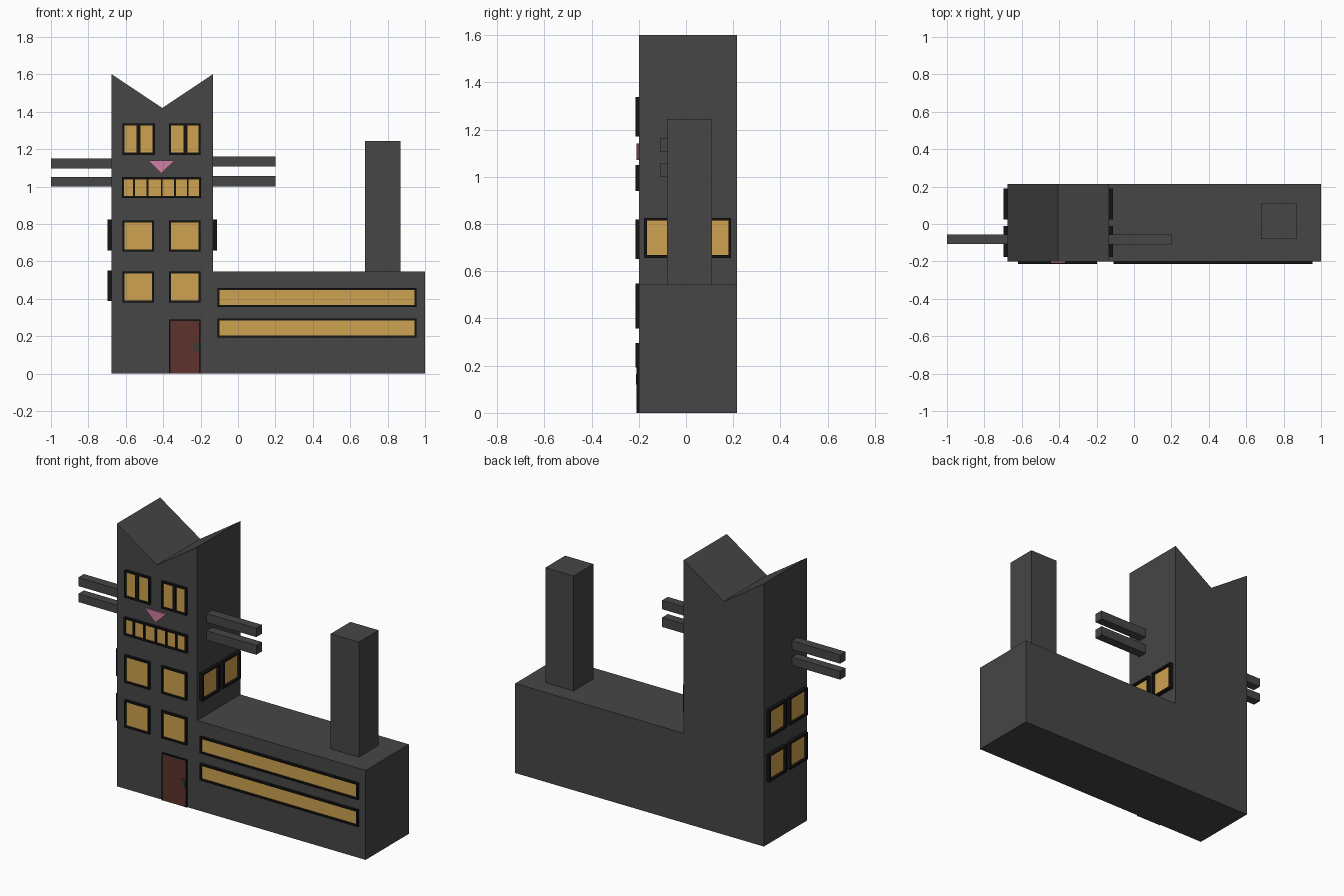
import bpy, bmesh

if "Cube" in bpy.data.objects:
    bpy.data.objects.remove(bpy.data.objects["Cube"])


def material(name, r, g, b):
    m = bpy.data.materials.new(name)
    m.diffuse_color = (r, g, b, 1)
    m.use_nodes = True
    m.node_tree.nodes["Principled BSDF"].inputs["Base Color"].default_value = m.diffuse_color
    return m


GREY = material("charcoal wall", 0.061, 0.061, 0.061)
BLACK = material("black frame", 0.007, 0.007, 0.007)
YELLOW = material("lit glass", 0.61, 0.36, 0.08)
RED = material("door red", 0.11, 0.032, 0.025)
PINK = material("nose pink", 0.62, 0.21, 0.36)
STEEL = material("handle grey", 0.04, 0.045, 0.045)

FRONT, BACK, LEFT, RIGHT = -0.2, 0.215, -0.675, -0.135


def finish(name, bm, mat):
    bmesh.ops.recalc_face_normals(bm, faces=bm.faces)
    mesh = bpy.data.meshes.new(name)
    bm.to_mesh(mesh)
    bm.free()
    mesh.materials.append(mat)
    obj = bpy.data.objects.new(name, mesh)
    bpy.context.collection.objects.link(obj)
    return obj


def add_box(bm, lo, hi):
    verts = bmesh.ops.create_cube(bm, size=1)["verts"]
    for v in verts:
        v.co = [(a + b) / 2 + c * abs(b - a) for a, b, c in zip(lo, hi, v.co)]


def box(name, lo, hi, mat):
    bm = bmesh.new()
    add_box(bm, lo, hi)
    return finish(name, bm, mat)


def prism(name, profile, y0, y1, mat):
    """Extrude an x-z profile along y."""
    bm = bmesh.new()
    face = bm.faces.new([bm.verts.new((x, y0, z)) for x, z in profile])
    new = bmesh.ops.extrude_face_region(bm, geom=[face])["geom"]
    for v in new:
        if isinstance(v, bmesh.types.BMVert):
            v.co.y = y1
    return finish(name, bm, mat)


# Wall coordinates: u along the wall, d outward, z up
WALLS = {
    "front": lambda u, d, z: (u, FRONT - d, z),
    "left": lambda u, d, z: (LEFT - d, u, z),
    "right": lambda u, d, z: (RIGHT + d, u, z),
}


def panel(name, wall, u0, u1, z0, z1, depth=0.014, bar=0.011,
          dividers=(), divider_width=0.01, fill=YELLOW, sill=True):
    """A raised frame around a thin recessed plate."""
    at = WALLS[wall]
    bm = bmesh.new()
    bars = [(u0, u0 + bar, z0, z1), (u1 - bar, u1, z0, z1),
            (u0 + bar, u1 - bar, z1 - bar, z1)]
    if sill:
        bars.append((u0 + bar, u1 - bar, z0, z0 + bar))
    h = divider_width / 2
    bars += [(c - h, c + h, z0 + bar, z1 - bar) for c in dividers]
    for a, b, c, d in bars:
        add_box(bm, at(a, -0.002, c), at(b, depth, d))
    finish(name + "_frame", bm, BLACK)
    bottom = z0 + (bar if sill else 0)
    box(name + "_pane", at(u0 + bar, -0.002, bottom),
        at(u1 - bar, 0.006, z1 - bar), fill)


# Tower with two pointed ears, joined to the long low wing
prism("building", [(LEFT, 0), (1, 0), (1, 0.545), (RIGHT, 0.545),
                   (RIGHT, 1.6), (-0.405, 1.42), (LEFT, 1.6)],
      FRONT, BACK, GREY)

# Chimney
box("chimney", (0.68, -0.08, 0.54), (0.87, 0.11, 1.245), GREY)

# Whisker beams
for i, (z0, z1) in enumerate([(1.0, 1.05), (1.097, 1.15)]):
    box(f"left_whisker_{i}", (-1, -0.108, z0), (LEFT + 0.01, -0.055, z1), GREY)
for i, (z0, z1) in enumerate([(1.0, 1.057), (1.108, 1.162)]):
    box(f"right_whisker_{i}", (RIGHT - 0.01, -0.11, z0), (0.2, -0.055, z1), GREY)

# Eye windows
panel("left_eye", "front", -0.617, -0.445, 1.17, 1.337,
      dividers=[-0.533], divider_width=0.022)
panel("right_eye", "front", -0.368, -0.2, 1.17, 1.337,
      dividers=[-0.281], divider_width=0.022)

# Mouth window
panel("mouth", "front", -0.62, -0.198, 0.94, 1.05,
      dividers=[-0.556, -0.484, -0.408, -0.337, -0.269])

# Nose
prism("nose", [(-0.482, 1.14), (-0.338, 1.14), (-0.41, 1.07)],
      FRONT + 0.002, FRONT - 0.009, PINK)

# Square windows on the tower front
for row, (z0, z1) in enumerate([(0.38, 0.547), (0.652, 0.82)]):
    for col, (u0, u1) in enumerate([(-0.617, -0.448), (-0.37, -0.2)]):
        panel(f"front_window_{row}_{col}", "front", u0, u1, z0, z1)

# Side windows
for col, (u0, u1) in enumerate([(-0.177, -0.01), (0.023, 0.19)]):
    panel(f"right_window_{col}", "right", u0, u1, 0.657, 0.825, depth=0.022)
    for row, (z0, z1) in enumerate([(0.387, 0.552), (0.657, 0.825)]):
        panel(f"left_window_{row}_{col}", "left", u0, u1, z0, z1, depth=0.022)

# Long strip windows on the wing
for row, z0 in enumerate([0.193, 0.357]):
    panel(f"strip_window_{row}", "front", -0.11, 0.955, z0, z0 + 0.102)

# Door and handle
panel("door", "front", -0.368, -0.2, 0, 0.29, depth=0.009, bar=0.008,
      fill=RED, sill=False)
box("door_handle", (-0.236, FRONT - 0.012, 0.12),
    (-0.208, FRONT - 0.004, 0.165), STEEL)
